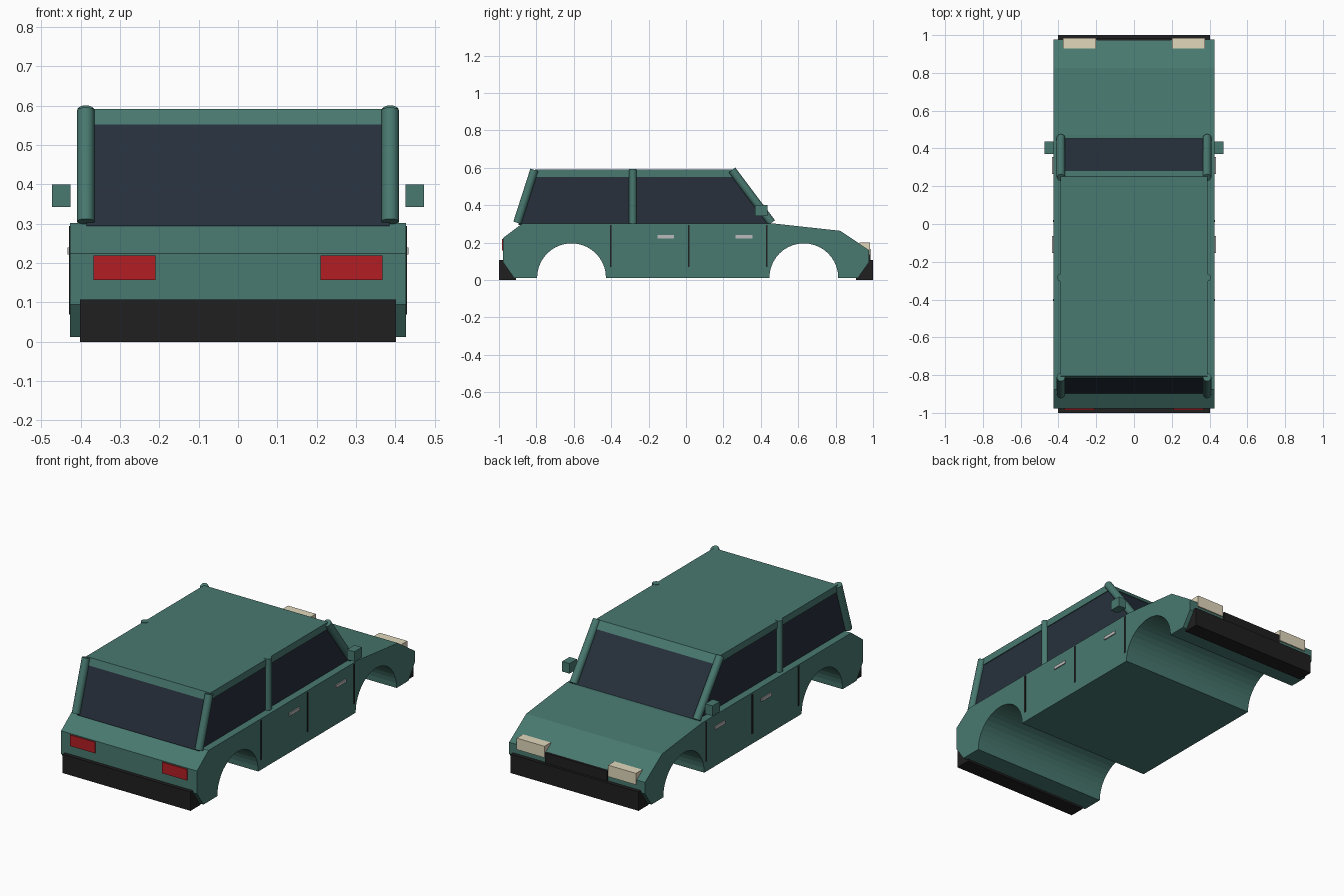
import bpy, bmesh, math
from mathutils import Vector

if "Cube" in bpy.data.objects:
    bpy.data.objects.remove(bpy.data.objects["Cube"])


def material(name, rgb):
    m = bpy.data.materials.new(name)
    m.diffuse_color = (*rgb, 1)
    m.use_nodes = True
    m.node_tree.nodes["Principled BSDF"].inputs["Base Color"].default_value = m.diffuse_color
    return m


PAINT = material("paint", (0.065, 0.19, 0.16))
GLASS = material("glass", (0.02, 0.03, 0.045))
BLACK = material("black_trim", (0.014, 0.014, 0.014))
RED = material("tail_red", (0.45, 0.013, 0.018))
CREAM = material("lamp_cream", (0.75, 0.68, 0.50))
CHROME = material("chrome", (0.5, 0.5, 0.5))


def finish(name, bm, mat):
    bmesh.ops.recalc_face_normals(bm, faces=bm.faces)
    me = bpy.data.meshes.new(name)
    bm.to_mesh(me)
    bm.free()
    me.materials.append(mat)
    ob = bpy.data.objects.new(name, me)
    bpy.context.collection.objects.link(ob)
    return ob


def extrude_profile(name, pts, half, mat):
    """Side outline (y, z) extruded across the full width."""
    bm = bmesh.new()
    face = bm.faces.new([bm.verts.new((-half, y, z)) for y, z in pts])
    new = bmesh.ops.extrude_face_region(bm, geom=[face])["geom"]
    bmesh.ops.translate(bm, vec=(2 * half, 0, 0),
                        verts=[v for v in new if isinstance(v, bmesh.types.BMVert)])
    return finish(name, bm, mat)


def box(name, x, y, z, mat):
    bm = bmesh.new()
    bmesh.ops.create_cube(bm, size=1)
    for v in bm.verts:
        v.co = [(r[0] + r[1]) / 2 + c * (r[1] - r[0]) for c, r in zip(v.co, (x, y, z))]
    return finish(name, bm, mat)


def box_pair(name, x, y, z, mat):
    box(name + "_right", x, y, z, mat)
    box(name + "_left", (-x[1], -x[0]), y, z, mat)


def pillar_pair(name, x, bottom, top, r):
    for side, s in (("right", 1), ("left", -1)):
        a, b = Vector((s * x, *bottom)), Vector((s * x, *top))
        bm = bmesh.new()
        bmesh.ops.create_cone(bm, cap_ends=True, segments=24, radius1=r, radius2=r,
                              depth=(b - a).length)
        ob = finish(f"{name}_{side}", bm, PAINT)
        ob.location = (a + b) / 2
        ob.rotation_euler = (b - a).to_track_quat('Z', 'Y').to_euler()
        for p in ob.data.polygons:
            p.use_smooth = len(p.vertices) == 4
        # keep cap rims sharp
        for e in ob.data.edges:
            z0, z1 = (ob.data.vertices[i].co.z for i in e.vertices)
            e.use_edge_sharp = abs(z0 - z1) < 1e-5


# lower body with wheel arches cut into the outline
def arch(cy, r=0.184, n=20):
    return [(cy - r * math.cos(math.pi * i / n), 0.012 + r * math.sin(math.pi * i / n))
            for i in range(n + 1)]


extrude_profile("body",
                [(-0.92, 0.012)] + arch(-0.612) + arch(0.63) +
                [(0.92, 0.012), (0.978, 0.095), (0.978, 0.16), (0.825, 0.263),
                 (0.47, 0.302), (-0.875, 0.302), (-0.978, 0.225), (-0.978, 0.095)],
                0.427, PAINT)

# windows and roof
extrude_profile("windows", [(-0.897, 0.295), (0.457, 0.295), (0.275, 0.555), (-0.815, 0.555)],
                0.385, GLASS)
extrude_profile("roof", [(-0.819, 0.552), (0.281, 0.552), (0.251, 0.592), (-0.806, 0.592)],
                0.39, PAINT)
pillar_pair("front_pillar", 0.387, (0.458, 0.306), (0.246, 0.588), 0.022)
pillar_pair("middle_pillar", 0.387, (-0.284, 0.295), (-0.284, 0.594), 0.02)
pillar_pair("rear_pillar", 0.387, (-0.902, 0.306), (-0.811, 0.589), 0.022)

# bumpers and grille
box("rear_bumper", (-0.402, 0.402), (-1.0, -0.91), (0, 0.107), BLACK)
box("front_bumper", (-0.402, 0.402), (0.91, 1.0), (0, 0.107), BLACK)
box("grille", (-0.195, 0.195), (0.94, 0.986), (0.09, 0.165), BLACK)

# lamps
box_pair("headlight", (0.2, 0.375), (0.928, 0.985), (0.135, 0.2), CREAM)
box_pair("tail_light", (0.21, 0.367), (-0.984, -0.95), (0.157, 0.22), RED)

# mirrors, door seams and handles
box_pair("mirror", (0.426, 0.473), (0.37, 0.437), (0.343, 0.4), PAINT)
for i, y in enumerate((-0.402, 0.015, 0.432)):
    box_pair(f"door_seam_{i + 1}", (0.41, 0.43), (y - 0.005, y + 0.005), (0.07, 0.294), BLACK)
for name, y in (("rear", -0.108), ("front", 0.31)):
    box_pair(f"{name}_door_handle", (0.41, 0.433), (y - 0.045, y + 0.045), (0.222, 0.24), CHROME)
